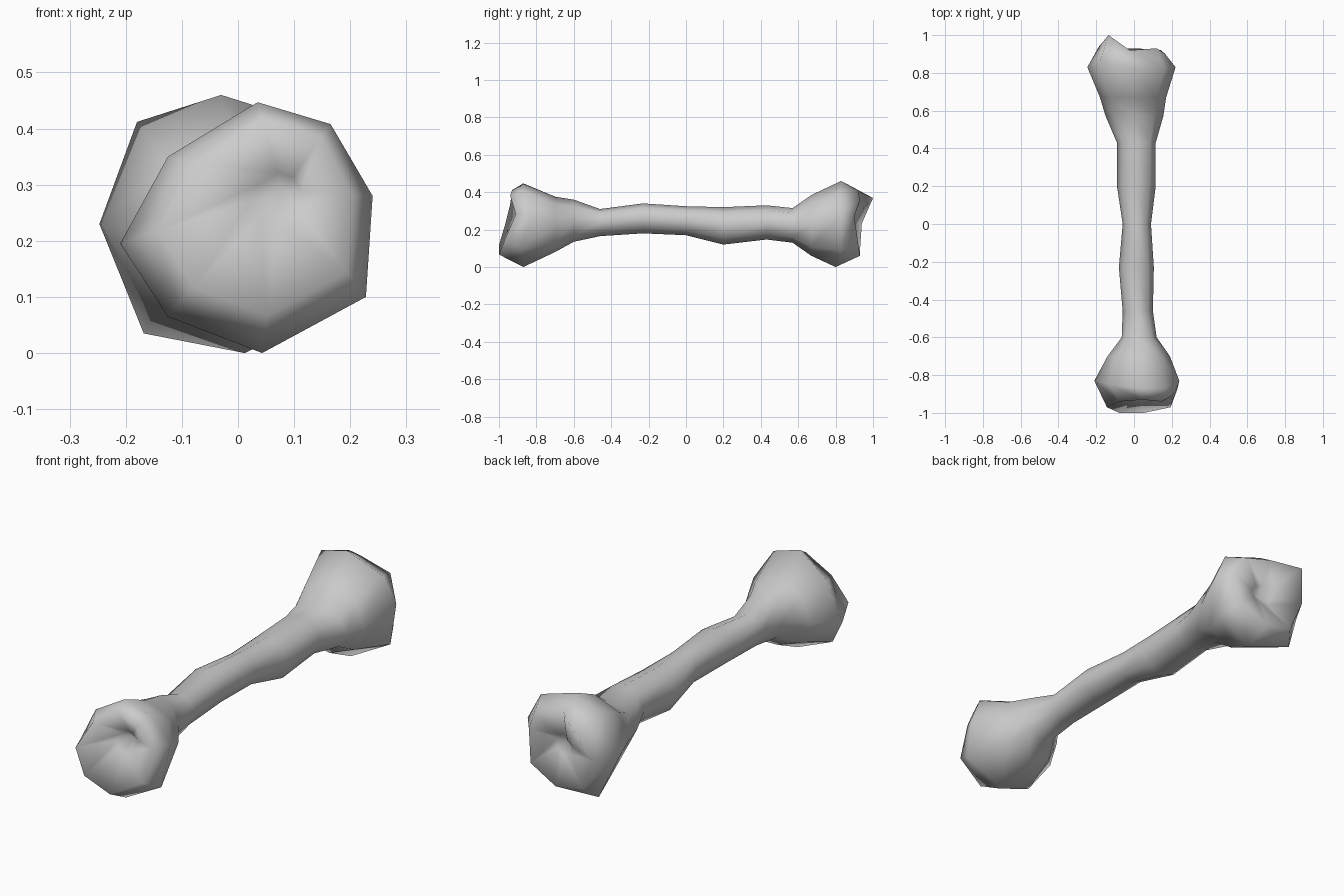
import bpy, bmesh, math

if "Cube" in bpy.data.objects:
    bpy.data.objects.remove(bpy.data.objects["Cube"])

bm = bmesh.new()

def shaft_ring(y, x0, x1, z0, z1):
    # eight-sided oval filling the given x and z extents
    cx, cz, rx, rz = (x0 + x1) / 2, (z0 + z1) / 2, (x1 - x0) / 2, (z1 - z0) / 2
    return [(cx + rx * math.cos(i * math.pi / 4), y, cz + rz * math.sin(i * math.pi / 4))
            for i in range(8)]

def knob_rings(outline, rim_y, hole, rim):
    # widest outline, uneven rim, and a small ring inside the pit
    def shrink(f, ys):
        return [(hole[0] + (x - hole[0]) * f, y, hole[2] + (z - hole[2]) * f)
                for (x, _, z), y in zip(outline, ys)]
    inner = [hole[1] * 0.6 + y * 0.4 for y in rim_y]
    return [outline, shrink(rim, rim_y), shrink(0.2, inner)]

# front knuckle
front_outline = [(0.24, -0.83, 0.28), (0.165, -0.87, 0.408), (0.035, -0.87, 0.447),
                 (-0.125, -0.85, 0.35), (-0.21, -0.83, 0.195), (-0.125, -0.88, 0.065),
                 (0.043, -0.87, 0.0), (0.228, -0.88, 0.10)]
front_hole = (0.08, -0.87, 0.29)
front = knob_rings(front_outline, [-0.91, -0.94, -0.93, -0.94, -0.97, -1.0, -1.0, -0.97],
                   front_hole, 0.77)

# back knuckle
back_outline = [(0.22, 0.83, 0.28), (0.16, 0.82, 0.40), (-0.03, 0.83, 0.46),
                (-0.18, 0.86, 0.412), (-0.247, 0.83, 0.23), (-0.168, 0.87, 0.035),
                (0.012, 0.80, 0.0), (0.19, 0.83, 0.09)]
back_hole = (0.0, 0.85, 0.24)
back = knob_rings(back_outline, [0.90, 0.93, 0.92, 1.0, 0.94, 0.93, 0.93, 0.92],
                  back_hole, 0.75)

# shaft: y, x extents, z extents
shaft = [(-0.70, -0.14, 0.19, 0.08, 0.376), (-0.60, -0.065, 0.12, 0.135, 0.36),
         (-0.46, -0.06, 0.10, 0.165, 0.31), (-0.23, -0.08, 0.105, 0.18, 0.34),
         (0.0, -0.06, 0.09, 0.17, 0.325), (0.20, -0.09, 0.115, 0.12, 0.32),
         (0.43, -0.09, 0.115, 0.147, 0.33), (0.57, -0.15, 0.155, 0.13, 0.315),
         (0.67, -0.18, 0.17, 0.06, 0.385)]

rings = front[::-1] + [shaft_ring(*s) for s in shaft] + back
loops = [[bm.verts.new(p) for p in ring] for ring in rings]
for a, b in zip(loops, loops[1:]):
    for i in range(8):
        j = (i + 1) % 8
        bm.faces.new((a[i], a[j], b[j], b[i]))

# close the bottoms of both pits
for loop, hole in ((loops[0], front_hole), (loops[-1], back_hole)):
    c = bm.verts.new(hole)
    for i in range(8):
        bm.faces.new((loop[i], loop[(i + 1) % 8], c))

bmesh.ops.recalc_face_normals(bm, faces=bm.faces)
for f in bm.faces:
    f.smooth = True
mesh = bpy.data.meshes.new("bone")
bm.to_mesh(mesh)
bm.free()
bpy.context.collection.objects.link(bpy.data.objects.new("bone", mesh))
